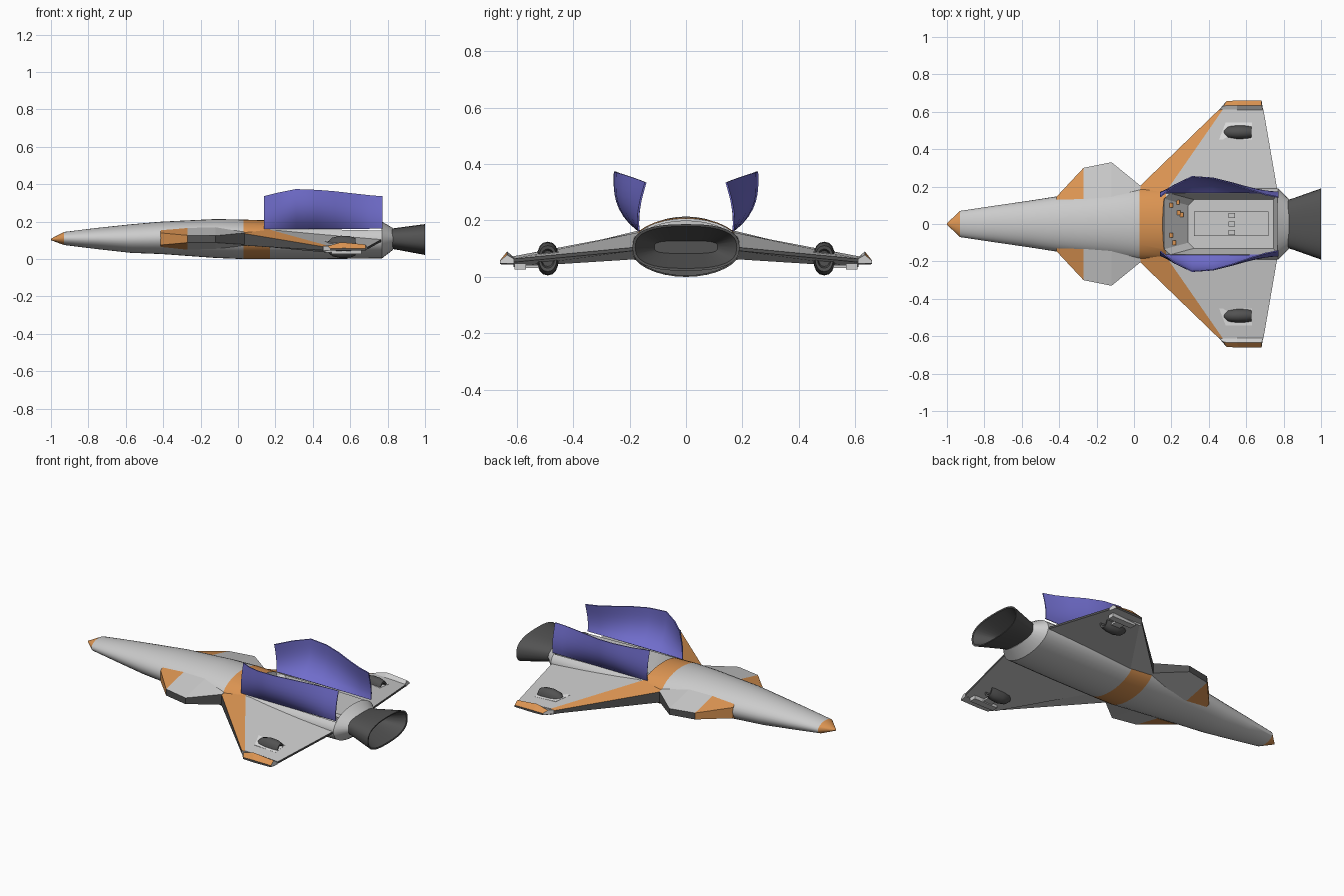
import bpy, math
from mathutils import Vector

if "Cube" in bpy.data.objects:
    bpy.data.objects.remove(bpy.data.objects["Cube"])


def material(name, r, g, b):
    m = bpy.data.materials.new(name)
    m.diffuse_color = (r, g, b, 1)
    m.use_nodes = True
    m.node_tree.nodes["Principled BSDF"].inputs["Base Color"].default_value = m.diffuse_color
    return m


GREY = material("light_grey", 0.60, 0.60, 0.60)
ORANGE = material("orange", 0.72, 0.30, 0.085)
DARK = material("dark_grey", 0.085, 0.085, 0.085)
VIOLET = material("violet", 0.17, 0.16, 0.63)
WHITE = material("white", 0.80, 0.80, 0.80)
PALETTE = [GREY, ORANGE, DARK, VIOLET, WHITE]
G, O, D, V, W = range(5)


def make(name, verts, faces, idx=G, smooth=None):
    me = bpy.data.meshes.new(name)
    me.from_pydata([tuple(v) for v in verts], [], faces)
    for m in PALETTE:
        me.materials.append(m)
    for p in me.polygons:
        p.material_index = idx[p.index] if isinstance(idx, list) else idx
    ob = bpy.data.objects.new(name, me)
    bpy.context.collection.objects.link(ob)
    activate(ob)
    bpy.ops.object.mode_set(mode='EDIT')
    bpy.ops.mesh.select_all(action='SELECT')
    bpy.ops.mesh.normals_make_consistent(inside=False)
    bpy.ops.object.mode_set(mode='OBJECT')
    if smooth:
        bpy.ops.object.shade_smooth_by_angle(angle=math.radians(smooth))
    return ob


def activate(ob):
    bpy.ops.object.select_all(action='DESELECT')
    ob.select_set(True)
    bpy.context.view_layer.objects.active = ob


def loft(name, rings, idx=G, smooth=None, caps=True):
    """Skin closed rings; idx may be a function of (segment, side)."""
    n = len(rings[0])
    verts = [v for r in rings for v in r]
    faces, ids = [], []
    for s in range(len(rings) - 1):
        for k in range(n):
            a, b = s * n + k, s * n + (k + 1) % n
            faces.append((a, b, b + n, a + n))
            ids.append(idx(s, k) if callable(idx) else idx)
    if caps:
        faces += [tuple(range(n)), tuple(range(len(verts) - n, len(verts)))]
        ids += [ids[0], ids[-1]]
    return make(name, verts, faces, ids, smooth)


def oval(x, hw, z0, z1, n=32, e=2.0, y=0.0):
    ring = []
    for k in range(n):
        a = 2 * math.pi * k / n
        c, s = math.cos(a), math.sin(a)
        ring.append((x, y + hw * math.copysign(abs(c) ** (2 / e), c),
                     (z0 + z1) / 2 + (z1 - z0) / 2 * math.copysign(abs(s) ** (2 / e), s)))
    return ring


def box(name, x0, x1, y0, y1, z0, z1, idx=G):
    def ring(x):
        return [(x, y0, z0), (x, y1, z0), (x, y1, z1), (x, y0, z1)]
    return loft(name, [ring(x0), ring(x1)], idx)


# Fuselage: x, half width, bottom, top
HULL = [(-1.0, .004, .101, .109), (-.93, .07, .075, .145), (-.75, .097, .053, .167),
        (-.57, .123, .033, .186), (-.41, .148, .027, .2), (-.12, .178, .006, .214),
        (.03, .198, 0, .211), (.17, .198, 0, .207), (.45, .196, 0, .205),
        (.77, .19, .004, .2), (.83, .13, .05, .165)]
hull = loft("fuselage", [oval(*h) for h in HULL], lambda s, k: O if s in (0, 6) else G)

# Cargo bay cut out of the fuselage
bay = []
for z, x0, x1, hw in ((.04, .29, .745, .13), (.16, .165, .768, .164), (.3, .13, .768, .166)):
    c = .03
    bay.append([(x0, -hw + c, z), (x0 + c, -hw, z), (x1, -hw, z),
                (x1, hw, z), (x0 + c, hw, z), (x0, hw - c, z)])
cutter = loft("bay_cutter", bay)
cutter.hide_render = True
mod = hull.modifiers.new("bay", 'BOOLEAN')
mod.operation, mod.solver, mod.object = 'DIFFERENCE', 'EXACT', cutter
activate(hull)
bpy.ops.object.modifier_apply(modifier="bay")
bpy.data.objects.remove(cutter)
activate(hull)
bpy.ops.object.shade_smooth_by_angle(angle=math.radians(28))

# Bay fittings
box("bay_floor_panel", .32, .72, -.062, .066, .038, .05)
for y in (-.06, .0, .06):
    box("bay_rail", .32, .72, y - .003, y + .003, .048, .058)
for y in (-.045, .0, .045):
    box("bay_clamp", .505, .54, y - .014, y + .014, .048, .07)
for x, y in ((.2, .1), (.235, .115), (.24, .06), (.255, .05), (.2, -.06), (.215, -.1)):
    z = .16 - (x - .165) * .96
    box("bay_wall_fitting", x - .009, x + .009, y - .012, y + .012, z - .008, z + .01, O)

# Exhaust nozzle with a hollow inside
loft("nozzle", [oval(.82, .128, .055, .163, e=2.5), oval(.85, .137, .05, .167, e=2.6),
                oval(1.0, .19, .022, .187, e=2.6), oval(.998, .18, .03, .179, e=2.6),
                oval(.87, .112, .083, .128, e=3.5)], D, 30)


def wing_ring(y, le, ridge, te, low, top, crest, tail, s):
    return [Vector(p) for p in (
        (le, s * y, low), (le, s * y, top), (ridge, s * y, crest),
        (te, s * y, tail + .006), (te, s * y, tail - .006), (ridge, s * y, low - .012))]


def door_section(t, x, bulge, lean, top, s):
    """Point at height t on the door's curved section."""
    z = .163 + (top - .163) * t
    return (x, s * (.167 + lean * t + bulge * math.sin(math.pi * t ** .8)), z)


for s, side in ((1, "left"), (-1, "right")):
    # Main wing: dark leading edge, orange stripe, grey panel
    root = wing_ring(.172, .0, .17, .768, .075, .142, .157, .1, s)
    tip = wing_ring(.612, .455, .475, .692, .047, .066, .073, .058, s)
    loft(side + "_wing", [root, tip], lambda g, k: (D, O, G, D, G, G)[k])

    # Wing tip with a low raised ridge
    tip_a = [(.455, s * .61, .047), (.495, s * .658, .046), (.495, s * .658, .056),
             (.48, s * .632, .07), (.455, s * .61, .069)]
    tip_b = [(.56, s * .61, .043), (.56, s * .66, .045), (.56, s * .66, .058),
             (.55, s * .634, .09), (.55, s * .61, .07)]
    tip_c = [(.69, s * .61, .048), (.682, s * .66, .047), (.682, s * .66, .057),
             (.682, s * .634, .078), (.69, s * .61, .064)]
    loft(side + "_wing_tip", [tip_a, tip_b, tip_c], lambda g, k: (G, D, O, G, G)[k])

    # Canard blended into the fuselage
    rings = []
    for x, ye, rt, rb, et, eb in ((-.415, .145, .155, .065, .14, .075),
                                  (-.27, .3, .168, .05, .127, .088),
                                  (-.12, .33, .175, .05, .125, .088),
                                  (.035, .204, .16, .06, .14, .078)):
        rings.append([(x, s * .125, rt), (x, s * ye, et), (x, s * ye, eb), (x, s * .125, rb)])
    loft(side + "_canard", rings, lambda g, k: O if g == 0 else (G, D, G, G)[k])

    # Thruster pod through the wing, with a pale frame lying on the surface
    yc = s * .49
    loft(side + "_thruster_pod",
         [oval(x, hw, .065 - h, .065 + h, 16, 2.2, yc) for x, hw, h in
          ((.482, .018, .03), (.505, .034, .05), (.55, .039, .06), (.6, .037, .057),
           (.628, .032, .046), (.626, .024, .034), (.605, .02, .028))], D, 40)

    def on_wing(x, y):
        f = (y - .172) / (.612 - .172)
        r, t = root[2].lerp(tip[2], f), root[3].lerp(tip[3], f)
        g = (x - r.x) / (t.x - r.x)
        return Vector((x, s * y, r.z + (t.z - r.z) * g))

    frame = [on_wing(*p) for p in ((.455, .452), (.63, .452), (.63, .542), (.49, .542))]
    loft(side + "_pod_frame", [[p + Vector((0, 0, h)) for p in frame] for h in (-.003, .003)], W)

    # Strut and fairing beneath the wing
    y0, y1 = sorted((s * .5, s * .6))
    box(side + "_pod_strut", .54, .6, y0, y1, .032, .043)
    y0, y1 = sorted((s * .568, s * .608))
    box(side + "_pod_fairing", .5, .66, y0, y1, .026, .048)

    # Open bay door: x, bulge, lean, top
    stations = ((.14, .008, -.022, .336), (.22, .022, .04, .356), (.31, .036, .086, .374),
                (.42, .034, .078, .37), (.52, .028, .05, .362), (.62, .02, .015, .35),
                (.7, .014, -.01, .341), (.772, .01, -.024, .335))
    n = 9
    verts = [door_section(k / (n - 1), x, b, l, t, s) for x, b, l, t in stations for k in range(n)]
    faces = [(i * n + k, i * n + k + 1, i * n + n + k + 1, i * n + n + k)
             for i in range(len(stations) - 1) for k in range(n - 1)]
    door = make(side + "_bay_door", verts, faces, V)
    sol = door.modifiers.new("thickness", 'SOLIDIFY')
    sol.thickness, sol.offset = .006, 0
    activate(door)
    bpy.ops.object.modifier_apply(modifier="thickness")
    bpy.ops.object.shade_smooth_by_angle(angle=math.radians(35))
